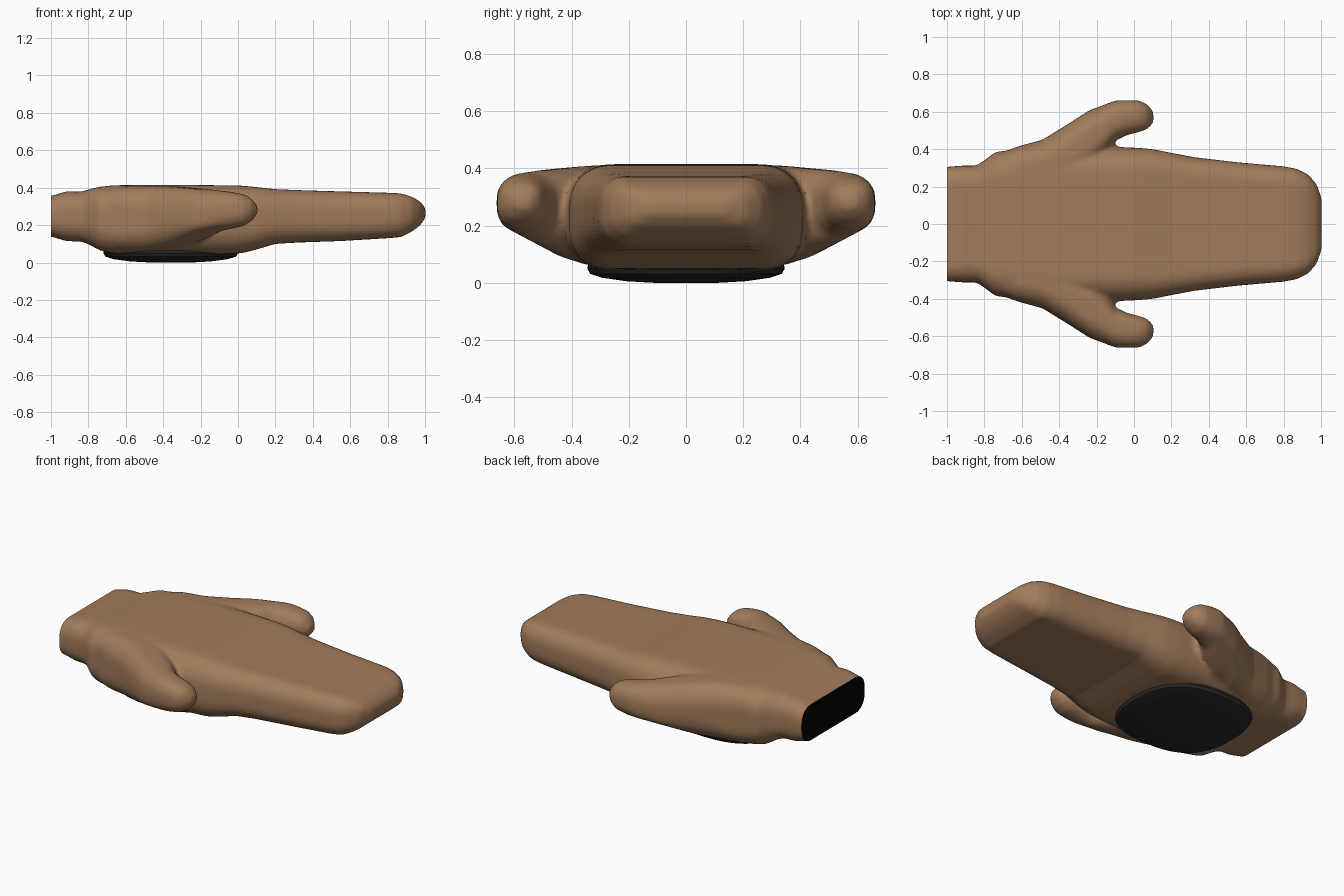
import bpy, bmesh, math

if "Cube" in bpy.data.objects:
    bpy.data.objects.remove(bpy.data.objects["Cube"])


def material(name, rgb):
    m = bpy.data.materials.new(name)
    m.diffuse_color = (*rgb, 1)
    m.use_nodes = True
    m.node_tree.nodes["Principled BSDF"].inputs["Base Color"].default_value = m.diffuse_color
    return m


BROWN = material("tan leather", (0.36, 0.20, 0.105))
DARK = material("dark rubber", (0.022, 0.022, 0.022))
BLACK = material("black opening", (0.001, 0.001, 0.001))


def rounded_ring(bm, x, y0, y1, z0, z1, k=0.75, n=6):
    """Rounded rectangle in the plane at x."""
    cy, cz = (y0 + y1) / 2, (z0 + z1) / 2
    hy, hz = (y1 - y0) / 2, (z1 - z0) / 2
    r = k * min(hy, hz)
    ring = []
    for q, (sy, sz) in enumerate(((1, 1), (-1, 1), (-1, -1), (1, -1))):
        for i in range(n):
            a = math.pi / 2 * (q + i / (n - 1))
            ring.append(bm.verts.new((x, cy + sy * (hy - r) + r * math.cos(a),
                                      cz + sz * (hz - r) + r * math.sin(a))))
    return ring


def loft(bm, rings):
    for a, b in zip(rings, rings[1:]):
        for i in range(len(a)):
            j = (i + 1) % len(a)
            bm.faces.new((a[i], a[j], b[j], b[i]))
    bm.faces.new(rings[0][::-1])
    bm.faces.new(rings[-1])


bm = bmesh.new()

# cuff, palm and broad finger part: x, half width, bottom, top
hand = [(-1.06, .305, .135, .36), (-1.0, .305, .14, .355), (-.92, .312, .115, .38),
        (-.84, .312, .112, .378), (-.80, .34, .10, .39), (-.74, .385, .065, .405),
        (-.66, .395, .048, .413), (-.4, .415, .045, .415), (-.1, .412, .045, .413),
        (.02, .407, .05, .411), (.1, .40, .07, .403), (.2, .38, .10, .392),
        (.32, .357, .107, .387), (.55, .33, .115, .38), (.8, .308, .13, .373),
        (.87, .295, .136, .37), (.93, .265, .165, .352), (.975, .215, .20, .325),
        (1.003, .14, .24, .29)]
loft(bm, [rounded_ring(bm, x, -w, w, a, b) for x, w, a, b in hand])

# one thumb on each side: x, inner y, outer y, bottom, top
thumb = [(-.76, .2, .36, .1, .38), (-.62, .15, .415, .06, .41), (-.49, .15, .45, .06, .412),
         (-.36, .2, .53, .08, .41), (-.24, .28, .607, .10, .40), (-.14, .39, .645, .14, .39),
         (-.10, .445, .66, .165, .385), (-.04, .475, .662, .18, .378),
         (.03, .492, .66, .195, .365), (.07, .507, .64, .22, .345), (.105, .54, .60, .26, .30)]
for s in (1, -1):
    loft(bm, [rounded_ring(bm, x, min(s * a, s * b), max(s * a, s * b), z0, z1, 0.85)
              for x, a, b, z0, z1 in thumb])

# slanted underside and gently falling upper edge
for v in bm.verts:
    y = abs(v.co.y)
    v.co.z = max(v.co.z, 0.045 + 0.53 * (y - 0.35))
    v.co.z = min(v.co.z, 0.415 - 0.09 * max(0, y - 0.28))
bmesh.ops.recalc_face_normals(bm, faces=bm.faces)
raw = bpy.data.meshes.new("mitten")
bm.to_mesh(raw)
bm.free()
mitten = bpy.data.objects.new("mitten", raw)
bpy.context.collection.objects.link(mitten)

# fuse the volumes and soften the joins
rm = mitten.modifiers.new("fuse", 'REMESH')
rm.mode = 'VOXEL'
rm.voxel_size = 0.014
sm = mitten.modifiers.new("soften", 'SMOOTH')
sm.factor = 0.5
sm.iterations = 6
dg = bpy.context.evaluated_depsgraph_get()
fused = bpy.data.meshes.new_from_object(mitten.evaluated_get(dg))
mitten.modifiers.clear()
mitten.data = fused

# cut the cuff straight and close it with a black opening
bm = bmesh.new()
bm.from_mesh(fused)
bmesh.ops.bisect_plane(bm, geom=bm.verts[:] + bm.edges[:] + bm.faces[:],
                       plane_co=(-1, 0, 0), plane_no=(1, 0, 0), clear_inner=True)
for f in bm.faces:
    f.material_index = 0
rim = [e for e in bm.edges if e.is_boundary]
for f in bmesh.ops.holes_fill(bm, edges=rim, sides=0)['faces']:
    f.material_index = 1
bmesh.ops.recalc_face_normals(bm, faces=bm.faces)
bm.to_mesh(fused)
bm.free()
fused.materials.clear()
fused.materials.append(BROWN)
fused.materials.append(BLACK)
bm = bmesh.new()
bm.from_mesh(fused)
for f in bm.faces:
    f.material_index = 1 if f.normal.x < -0.99 and f.calc_center_median().x < -0.999 else 0
bm.to_mesh(fused)
bm.free()

# palm pad: domed rounded plate underneath
bm = bmesh.new()
rings = []
for k, z in ((.98, .085), (1.0, .05), (.97, .032), (.85, .018), (.6, .006), (.3, .0)):
    ring = []
    for i in range(48):
        a = 2 * math.pi * i / 48
        c, s = math.cos(a), math.sin(a)
        p = 2 / 2.6
        ring.append(bm.verts.new((-.36 + .36 * k * math.copysign(abs(c) ** p, c),
                                  .345 * k * math.copysign(abs(s) ** p, s), z)))
    rings.append(ring)
loft(bm, rings)
bmesh.ops.recalc_face_normals(bm, faces=bm.faces)
me = bpy.data.meshes.new("palm_pad")
bm.to_mesh(me)
bm.free()
me.materials.append(DARK)
pad = bpy.data.objects.new("palm_pad", me)
bpy.context.collection.objects.link(pad)

# smooth shading with sharp rims
for ob in (mitten, pad):
    bpy.ops.object.select_all(action='DESELECT')
    ob.select_set(True)
    bpy.context.view_layer.objects.active = ob
    bpy.ops.object.shade_smooth_by_angle(angle=math.radians(40))
